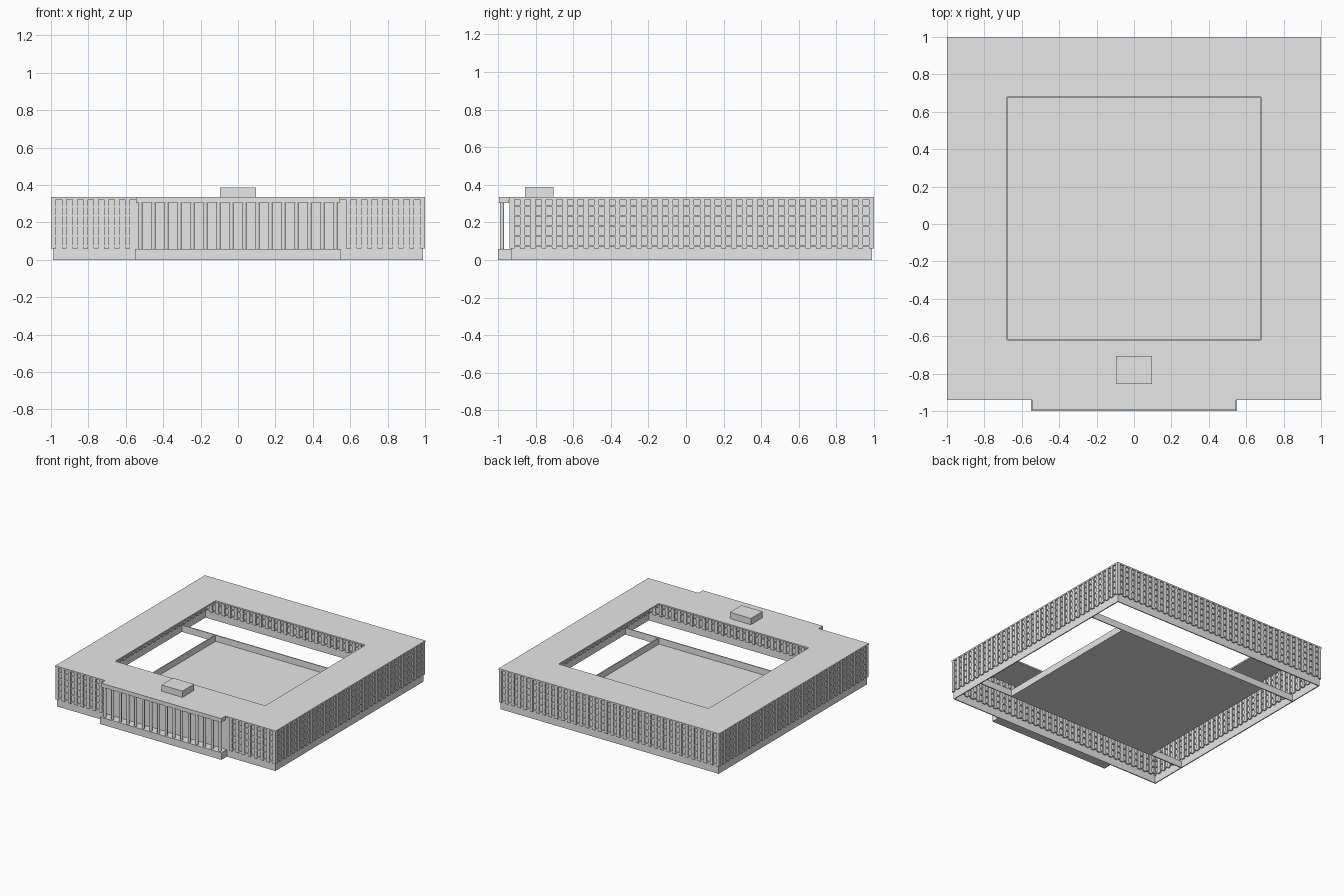
import bpy
import bmesh
import math
from mathutils import Matrix, Vector

cube = bpy.data.objects.get("Cube")
if cube:
    bpy.data.objects.remove(cube, do_unlink=True)

stone = bpy.data.materials.new("pale_grey_stone")
stone.use_nodes = True
stone.diffuse_color = (0.8, 0.8, 0.8, 1)
stone.node_tree.nodes["Principled BSDF"].inputs["Base Color"].default_value = (0.8, 0.8, 0.8, 1)

# Main dimensions
HALF_X, FRONT, BACK = 1.0, -0.94, 1.0
MID_Y, HALF_Y = (FRONT + BACK) / 2, (BACK - FRONT) / 2
COURT_X, COURT_FRONT, COURT_BACK = 0.68, -0.62, 0.68
PLINTH, EAVES, TOP = 0.06, 0.323, 0.335
PORCH_X = 0.545


def add_box(bm, low, high, matrix=Matrix()):
    low, high = Vector(low), Vector(high)
    place = matrix @ Matrix.Translation((low + high) / 2) @ Matrix.Diagonal((*(high - low), 1))
    bmesh.ops.create_cube(bm, size=1, matrix=place)


def finish(name, bm):
    mesh = bpy.data.meshes.new(name)
    bm.to_mesh(mesh)
    bm.free()
    mesh.materials.append(stone)
    obj = bpy.data.objects.new(name, mesh)
    bpy.context.collection.objects.link(obj)
    return obj


def boxes(name, *pairs):
    bm = bmesh.new()
    for low, high in pairs:
        add_box(bm, low, high)
    return finish(name, bm)


def facade(name, turn, half, dist, has_porch=False):
    """Thin wall with piers and window bars; local -y faces outwards."""
    place = Matrix.Translation((0, MID_Y, 0)) @ Matrix.Rotation(turn, 4, "Z")
    bm = bmesh.new()
    add_box(bm, (-half + 0.01, -dist + 0.01, 0), (half - 0.01, -dist + 0.018, EAVES), place)
    bays = round(2 * half / 0.057)
    pitch = (2 * half - 0.03) / bays
    for i in range(bays + 1):
        u = -half + 0.015 + i * pitch
        sheltered = has_porch and abs(u) < PORCH_X
        face = -dist + (0.01 if sheltered else 0.001)
        add_box(bm, (u - 0.013, face, PLINTH), (u + 0.013, -dist + 0.028, EAVES), place)
        if i < bays:
            for z in (0.075, 0.13, 0.183, 0.235, 0.285):
                add_box(bm, (u + 0.013, face + 0.001, z - 0.004),
                        (u + pitch - 0.013, -dist + 0.027, z + 0.004), place)
    return finish(name, bm)


# Outer walls
facade("front_wall", 0, HALF_X, HALF_Y, True)
facade("left_wall", math.pi / 2, HALF_Y, HALF_X)
facade("back_wall", math.pi, HALF_X, HALF_Y)
facade("right_wall", -math.pi / 2, HALF_Y, HALF_X)

# Ring roof around the open courtyard
boxes("roof",
      ((-HALF_X, FRONT, EAVES), (HALF_X, COURT_FRONT, TOP)),
      ((-HALF_X, COURT_BACK, EAVES), (HALF_X, BACK, TOP)),
      ((-HALF_X, COURT_FRONT, EAVES), (-COURT_X, COURT_BACK, TOP)),
      ((COURT_X, COURT_FRONT, EAVES), (HALF_X, COURT_BACK, TOP)))
roof = bpy.data.objects["roof"]
bm = bmesh.new()
bm.from_mesh(roof.data)
bmesh.ops.remove_doubles(bm, verts=bm.verts, dist=0.0001)
bm.to_mesh(roof.data)
bm.free()
boxes("roof_housing", ((-0.095, -0.855, TOP), (0.095, -0.705, 0.387)))

# Courtyard floor and its low walls
boxes("courtyard_floor", ((-COURT_X, COURT_FRONT, 0), (COURT_X, COURT_BACK, 0.004)))
for label, y in (("front", COURT_FRONT), ("back", COURT_BACK)):
    boxes("courtyard_" + label + "_wall", ((-0.985, y - 0.004, 0), (0.985, y + 0.004, 0.055)))
for label, x in (("right", -COURT_X), ("left", COURT_X)):
    boxes("courtyard_" + label + "_wall", ((x - 0.004, COURT_FRONT, 0), (x + 0.004, COURT_BACK, 0.055)))

# Entrance porch
boxes("porch_base", ((-0.55, -1, 0), (0.55, -0.93, 0.058)))
boxes("porch_roof", ((-PORCH_X, -0.995, 0.303), (PORCH_X, FRONT, TOP)))

# Row of round columns
bm = bmesh.new()
for i in range(16):
    x = (i - 7.5) * 0.0695
    bmesh.ops.create_cone(bm, cap_ends=True, segments=16, radius1=0.011, radius2=0.011,
                          depth=0.247, matrix=Matrix.Translation((x, -0.978, 0.1805)))
columns = finish("porch_columns", bm)
bpy.ops.object.select_all(action="DESELECT")
columns.select_set(True)
bpy.context.view_layer.objects.active = columns
bpy.ops.object.shade_smooth_by_angle(angle=math.radians(40))
